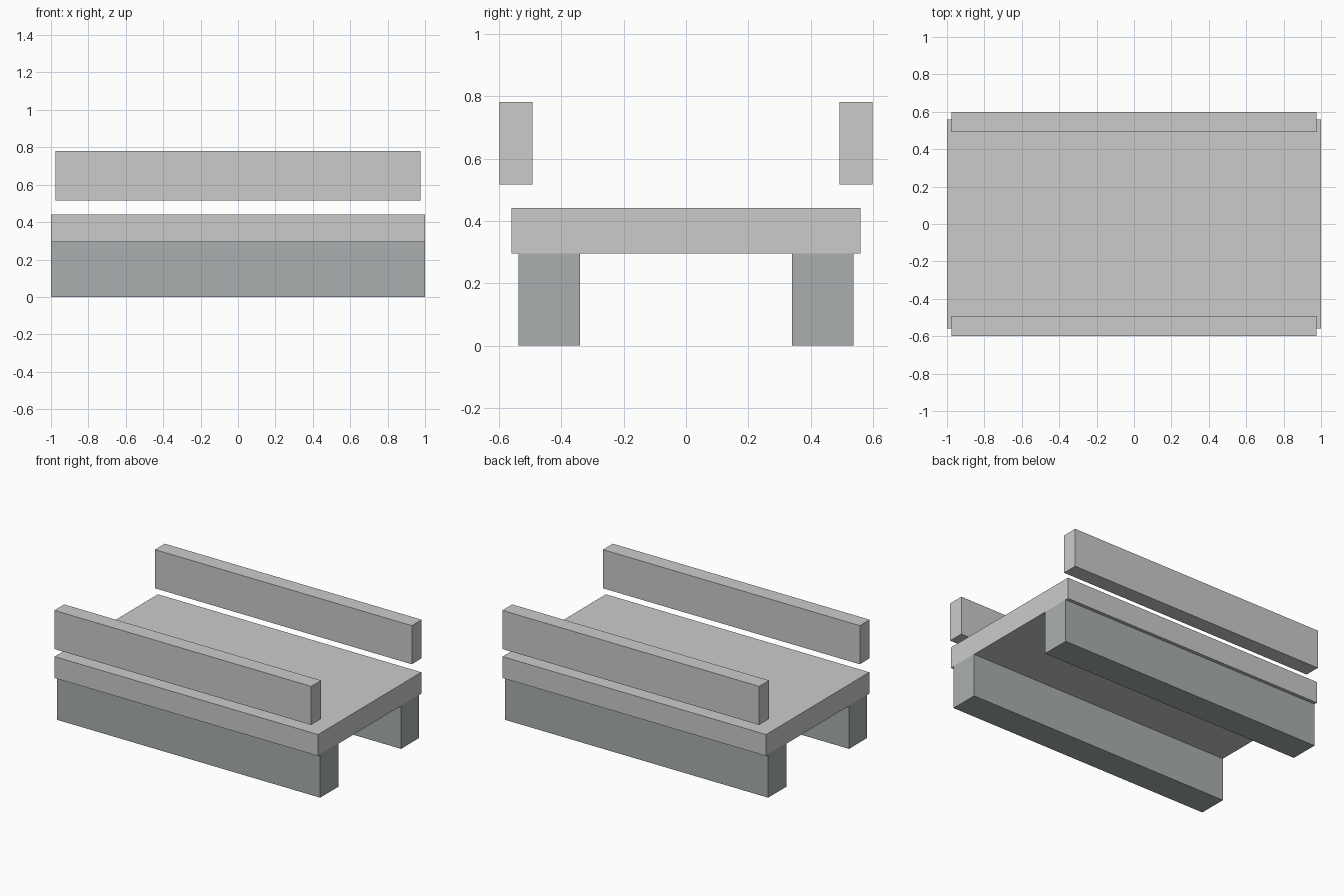
import bpy

if "Cube" in bpy.data.objects:
    bpy.data.objects.remove(bpy.data.objects["Cube"])


def box(name, x, y, z, material=None):
    """Box spanning the given (min, max) ranges."""
    spans = (x, y, z)
    bpy.ops.mesh.primitive_cube_add(size=1, location=[(a + b) / 2 for a, b in spans])
    obj = bpy.context.object
    obj.name = name
    obj.scale = [b - a for a, b in spans]
    bpy.ops.object.transform_apply(location=False, rotation=False, scale=True)
    if material:
        obj.data.materials.append(material)
    return obj


leg_grey = bpy.data.materials.new("leg_grey")
leg_grey.diffuse_color = (0.40, 0.43, 0.43, 1)
leg_grey.use_nodes = True
leg_grey.node_tree.nodes["Principled BSDF"].inputs["Base Color"].default_value = leg_grey.diffuse_color

# Flat deck
box("deck", (-1, 1), (-0.56, 0.56), (0.295, 0.442))

# Mirrored support beams and floating side rails
for side, s in (("front", -1), ("back", 1)):
    box(f"{side}_support", (-1, 1), sorted((s * 0.34, s * 0.537)), (0, 0.298), leg_grey)
    box(f"{side}_rail", (-0.975, 0.975), sorted((s * 0.492, s * 0.599)), (0.516, 0.781))
